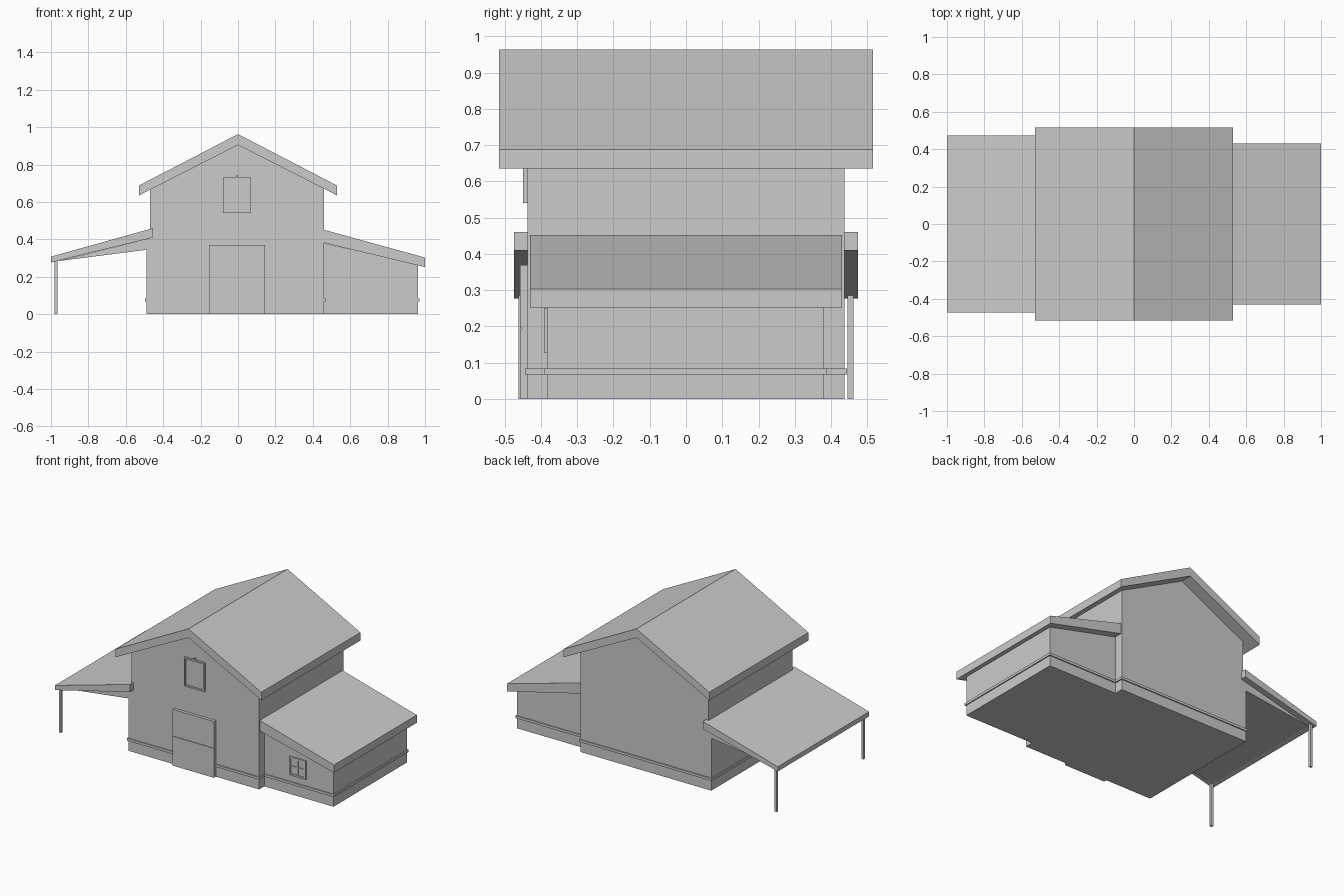
import bpy, bmesh


def prism(name, profile, y0, y1):
    """Extrude an (x, z) profile along y."""
    bm = bmesh.new()
    face = bm.faces.new([bm.verts.new((x, y0, z)) for x, z in profile])
    ext = bmesh.ops.extrude_face_region(bm, geom=[face])
    moved = [v for v in ext["geom"] if isinstance(v, bmesh.types.BMVert)]
    bmesh.ops.translate(bm, verts=moved, vec=(0, y1 - y0, 0))
    bmesh.ops.recalc_face_normals(bm, faces=bm.faces)
    mesh = bpy.data.meshes.new(name)
    bm.to_mesh(mesh)
    bm.free()
    obj = bpy.data.objects.new(name, mesh)
    bpy.context.collection.objects.link(obj)
    return obj


def box(name, x0, x1, y0, y1, z0, z1):
    return prism(name, [(x0, z0), (x1, z0), (x1, z1), (x0, z1)], y0, y1)


def frame(name, x0, x1, z0, z1, w, y0, y1):
    """Rectangular frame on the front wall."""
    box(name + "_left", x0, x0 + w, y0, y1, z0, z1)
    box(name + "_right", x1 - w, x1, y0, y1, z0, z1)
    box(name + "_bottom", x0 + w, x1 - w, y0, y1, z0, z0 + w)
    box(name + "_top", x0 + w, x1 - w, y0, y1, z1 - w, z1)


# Main barn walls with gable, and overhanging roof
prism("barn_walls", [(-0.47, 0), (0.46, 0), (0.46, 0.671), (0, 0.905), (-0.47, 0.666)], -0.437, 0.437)
prism("barn_roof", [(-0.53, 0.635), (0, 0.905), (0.53, 0.635),
                    (0.53, 0.688), (0, 0.963), (-0.53, 0.688)], -0.515, 0.515)

# Right lean-to
prism("lean_to_walls", [(0.46, 0), (0.963, 0), (0.963, 0.263), (0.46, 0.38)], -0.383, 0.38)
prism("lean_to_roof", [(0.458, 0.382), (1.0, 0.252), (1.0, 0.303), (0.458, 0.452)], -0.43, 0.43)

# Left open porch: lower wall lining, roof, ceiling wedge, posts
box("porch_wall_lining", -0.49, -0.47, -0.437, 0.437, 0, 0.347)
prism("porch_roof", [(-1.0, 0.277), (-0.455, 0.41), (-0.455, 0.46), (-1.0, 0.308)], -0.474, 0.474)
prism("porch_ceiling", [(-0.97, 0.283), (-0.47, 0.347), (-0.47, 0.406)], -0.437, 0.437)
for side, y in (("front", -0.453), ("back", 0.453)):
    box("porch_post_" + side, -0.981, -0.965, y - 0.008, y + 0.008, 0, 0.29)

# Base rail running around the walls, broken by the door
Z0, Z1, T = 0.068, 0.084, 0.007
box("rail_front_left", -0.49, -0.155, -0.437 - T, -0.437, Z0, Z1)
box("rail_front_right", 0.145, 0.46 + T, -0.437 - T, -0.437, Z0, Z1)
box("rail_back", -0.49, 0.46 + T, 0.437, 0.437 + T, Z0, Z1)
box("rail_left", -0.49 - T, -0.49, -0.437 - T, 0.437 + T, Z0, Z1)
box("rail_lean_front", 0.46, 0.963 + T, -0.383 - T, -0.383, Z0, Z1)
box("rail_lean_back", 0.46, 0.963 + T, 0.38, 0.38 + T, Z0, Z1)
box("rail_lean_right", 0.963, 0.963 + T, -0.383, 0.38, Z0, Z1)
box("rail_corner_front", 0.46, 0.46 + T, -0.437, -0.383 - T, Z0, Z1)
box("rail_corner_back", 0.46, 0.46 + T, 0.38 + T, 0.437, Z0, Z1)

# Barn door: two stacked panels with a narrow gap, in front of a backing
box("door_back", -0.155, 0.145, -0.453, -0.437, 0, 0.37)
box("door_lower", -0.155, 0.145, -0.457, -0.453, 0, 0.193)
box("door_upper", -0.155, 0.145, -0.457, -0.453, 0.196, 0.37)

# Hayloft hatch with frame and hook
box("hatch_panel", -0.07, 0.06, -0.441, -0.437, 0.55, 0.72)
frame("hatch_frame", -0.08, 0.07, 0.54, 0.73, 0.01, -0.449, -0.437)
box("hatch_hook", -0.01, 0.0, -0.449, -0.437, 0.73, 0.742)

# Lean-to window with four panes
box("window_glass", 0.65, 0.76, -0.385, -0.383, 0.13, 0.25)
frame("window_frame", 0.645, 0.765, 0.127, 0.25, 0.012, -0.391, -0.383)
box("window_bar_vertical", 0.701, 0.709, -0.389, -0.383, 0.139, 0.238)
box("window_bar_horizontal", 0.657, 0.753, -0.389, -0.383, 0.185, 0.192)
